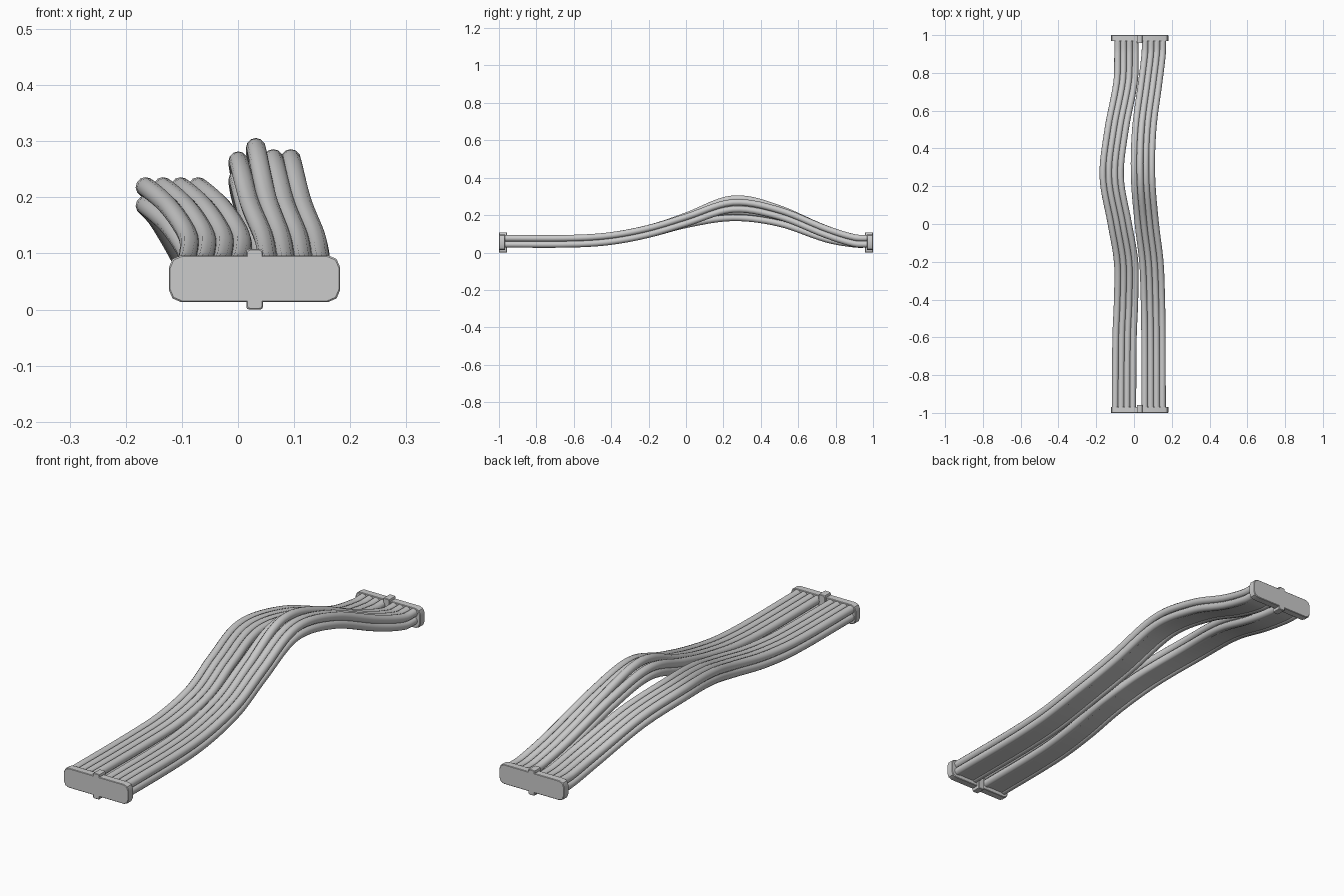
import bpy, bmesh, math

if "Cube" in bpy.data.objects:
    bpy.data.objects.remove(bpy.data.objects["Cube"])

R, STEP, ROW = 0.0175, 0.0312, 0.0165   # tube radius, spacing, half row height
# y, left x, right x, left z, right z : centre lines of the two ribbons
PATH = [(-0.98, -0.053, 0.104, 0.060, 0.060), (-0.6, -0.050, 0.103, 0.061, 0.061),
        (-0.4, -0.042, 0.100, 0.075, 0.075), (-0.2, -0.042, 0.092, 0.113, 0.113),
        (0.0, -0.075, 0.068, 0.165, 0.172), (0.25, -0.118, 0.048, 0.202, 0.247),
        (0.5, -0.092, 0.054, 0.172, 0.208), (0.75, -0.045, 0.086, 0.088, 0.110),
        (0.9, -0.040, 0.104, 0.061, 0.064), (0.98, -0.040, 0.106, 0.060, 0.060)]


def sample(per=7):
    """Smooth the path with non-uniform cubic Hermite segments over y."""
    n = len(PATH)

    def slope(i, k):
        a, b = PATH[max(i - 1, 0)], PATH[min(i + 1, n - 1)]
        return (b[k] - a[k]) / (b[0] - a[0])
    out = []
    for i in range(n - 1):
        p, q = PATH[i], PATH[i + 1]
        h = q[0] - p[0]
        for s in range(per + (i == n - 2)):
            t = s / per
            row = [p[0] + h * t]
            for k in range(1, 5):
                row.append((2*t**3 - 3*t*t + 1) * p[k] + (t**3 - 2*t*t + t) * h * slope(i, k)
                           + (3*t*t - 2*t**3) * q[k] + (t**3 - t*t) * h * slope(i + 1, k))
            out.append(row)
    return out


ROWS = sample()


def line(side, dx, dz, lift=0.0):
    return [(r[1 + side] + dx, r[0],
             r[3 + side] + dz + lift * math.exp(-((r[0] - 0.27) / 0.25) ** 2)) for r in ROWS]


def tube(name, pts):
    cu = bpy.data.curves.new(name, 'CURVE')
    cu.dimensions = '3D'
    cu.bevel_depth, cu.bevel_resolution, cu.use_fill_caps = R, 4, True
    sp = cu.splines.new('POLY')
    sp.points.add(len(pts) - 1)
    for p, co in zip(sp.points, pts):
        p.co = (*co, 1)
    sp.use_smooth = True
    ob = bpy.data.objects.new(name, cu)
    bpy.context.collection.objects.link(ob)


def finish(name, bm, angle=30):
    bmesh.ops.recalc_face_normals(bm, faces=bm.faces)
    me = bpy.data.meshes.new(name)
    bm.to_mesh(me)
    bm.free()
    ob = bpy.data.objects.new(name, me)
    bpy.context.collection.objects.link(ob)
    bpy.ops.object.select_all(action='DESELECT')
    ob.select_set(True)
    bpy.context.view_layer.objects.active = ob
    bpy.ops.object.shade_smooth_by_angle(angle=math.radians(angle))


def loft(name, loops):
    """Closed skin through equal-length loops, capped at both ends."""
    bm = bmesh.new()
    rings = [[bm.verts.new(c) for c in lp] for lp in loops]
    n = len(rings[0])
    for a, b in zip(rings, rings[1:]):
        for j in range(n):
            bm.faces.new((a[j], a[(j + 1) % n], b[(j + 1) % n], b[j]))
    bm.faces.new(rings[0])
    bm.faces.new(rings[-1])
    finish(name, bm)


# Two cable ribbons: four upper tubes, an outer lower tube each side, flat underside
LIFTS = ([0, 0, 0, 0], [0, 0.024, 0.004, 0.004])
for side, label in enumerate(("left", "right")):
    for i in range(4):
        dx = (i - 1.5) * STEP
        tube(f"{label}_upper_cable_{i + 1}", line(side, dx, ROW, LIFTS[side][i]))
        if i in (0, 3):
            tube(f"{label}_lower_cable_{i + 1}", line(side, dx, -ROW))
    w = 1.5 * STEP
    corners = [(-w, -ROW - 0.013), (w, -ROW - 0.013), (w, ROW), (-w, ROW)]
    loft(f"{label}_underside", list(zip(*[line(side, dx, dz) for dx, dz in corners])))


def block(name, cx, cz, w, h, cut, y0, y1, soft):
    """Plate in the xz plane with chamfered corners and softened rims."""
    def ring(y, inset):
        a, b, c = w / 2 - inset, h / 2 - inset, cut
        pts = []
        for sx, sz in ((1, 1), (-1, 1), (-1, -1), (1, -1)):
            pair = [(sx * a, sz * (b - c)), (sx * (a - 0.3 * c), sz * (b - 0.3 * c)),
                    (sx * (a - c), sz * b)]
            pts += pair if sx * sz > 0 else pair[::-1]
        return [(cx + px, y, cz + pz) for px, pz in pts]
    s = soft if y1 > y0 else -soft
    loft(name, [ring(y0, soft), ring(y0 + s, 0), ring(y1 - s, 0), ring(y1, soft)])


# End plates with a centre clip on each
for e, label in ((-1, "front"), (1, "back")):
    block(f"{label}_end_plate", 0.0295, 0.055, 0.305, 0.083, 0.021, e, e * 0.968, 0.002)
    block(f"{label}_centre_clip", 0.0298, 0.054, 0.030, 0.108, 0.005, e, e * 0.957, 0.002)
